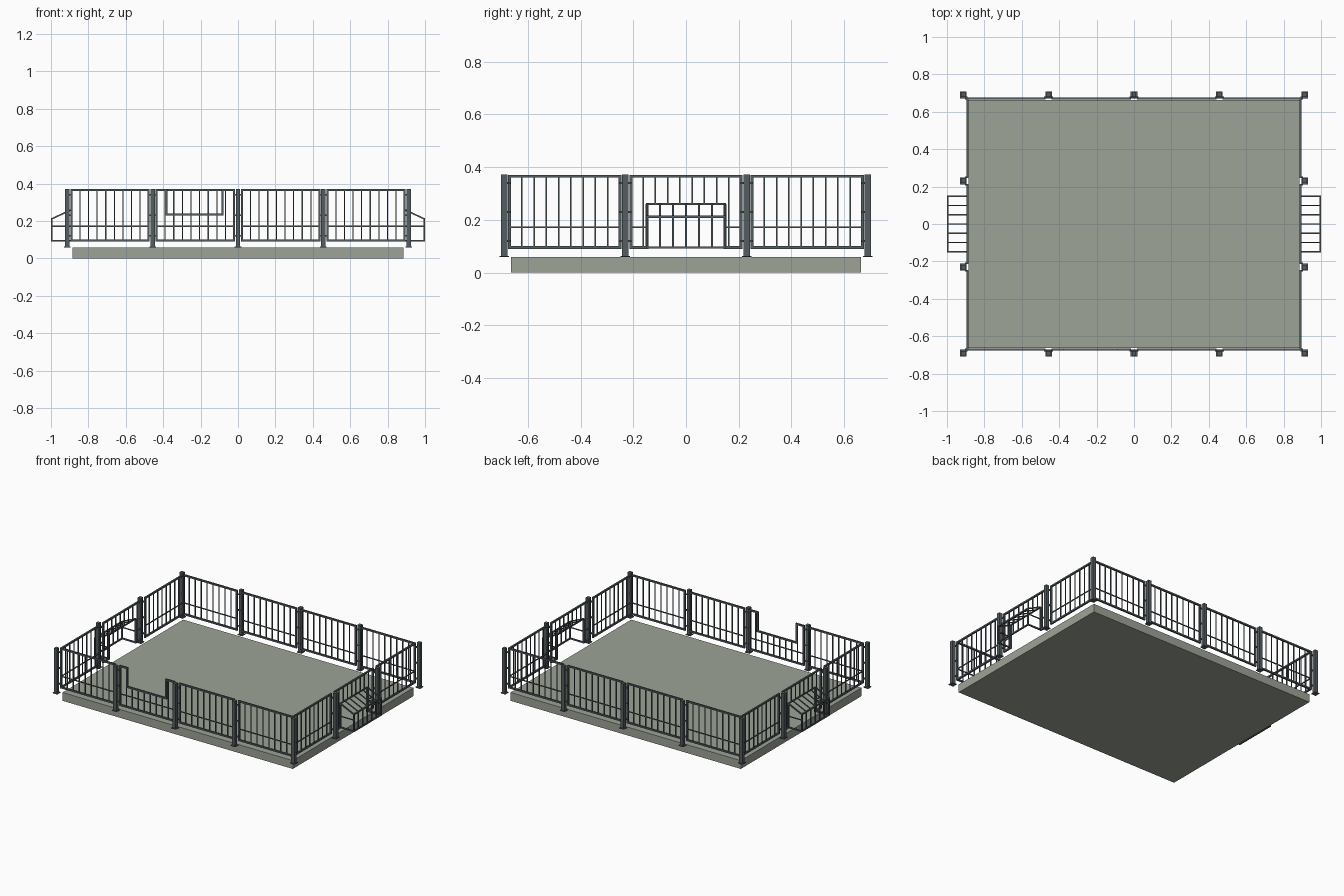
import bpy, bmesh
from math import pi
from mathutils import Matrix, Vector

if "Cube" in bpy.data.objects:
    bpy.data.objects.remove(bpy.data.objects["Cube"])

def material(name, col):
    m = bpy.data.materials.new(name)
    m.diffuse_color = (*col, 1)
    m.use_nodes = True
    m.node_tree.nodes["Principled BSDF"].inputs["Base Color"].default_value = m.diffuse_color
    return m

METAL = material("dark_metal", (0.09, 0.11, 0.12))
FLOOR = material("floor_green_grey", (0.34, 0.37, 0.31))

class Part:
    """Collects boxes in local space: u along the side, d outward, z up."""
    def __init__(self, angle=0.0):
        self.bm = bmesh.new()
        self.rot = Matrix.Rotation(angle, 4, 'Z')

    def box(self, u0, u1, d0, d1, z0, z1):
        m = Matrix.Translation(((u0 + u1) / 2, -(d0 + d1) / 2, (z0 + z1) / 2))
        s = Matrix.Diagonal((abs(u1 - u0), abs(d1 - d0), abs(z1 - z0), 1))
        bmesh.ops.create_cube(self.bm, size=1, matrix=self.rot @ m @ s)

    def bar(self, a, b, t):
        """Square bar of thickness t between two (u, d, z) points."""
        a, b = Vector((a[0], -a[1], a[2])), Vector((b[0], -b[1], b[2]))
        v = b - a
        q = v.to_track_quat('Z', 'Y').to_matrix().to_4x4()
        m = Matrix.Translation((a + b) / 2) @ q @ Matrix.Diagonal((t, t, v.length, 1))
        bmesh.ops.create_cube(self.bm, size=1, matrix=self.rot @ m)

    def finish(self, name, mat=METAL):
        me = bpy.data.meshes.new(name)
        self.bm.to_mesh(me)
        self.bm.free()
        me.materials.append(mat)
        ob = bpy.data.objects.new(name, me)
        bpy.context.collection.objects.link(ob)

Z0, Z1, MID = 0.095, 0.365, 0.172   # rail centre heights
T, B = 0.011, 0.006                 # frame and baluster thickness

def balusters(p, u0, u1, d, limits):
    for i in range(1, 9):
        u = u0 + (u1 - u0) * i / 9
        lo, hi = limits(u)
        p.bar((u, d, lo), (u, d, hi), B)

def stiles(p, u0, u1, d):
    for u in (u0, u1):
        p.bar((u, d, Z0 - T / 2), (u, d, Z1 + T / 2), T)

def plain_panel(p, u0, u1, d):
    stiles(p, u0, u1, d)
    for z, t in ((Z0, T), (Z1, T), (MID, B)):
        p.bar((u0, d, z), (u1, d, z), t)
    balusters(p, u0, u1, d, lambda u: (Z0, Z1))

def notched_panel(p, u0, u1, d):
    # fence panel with an open-topped dip
    n0, n1, zn = -0.382, -0.083, 0.235
    stiles(p, u0, u1, d)
    for z, t in ((Z0, T), (MID, B)):
        p.bar((u0, d, z), (u1, d, z), t)
    p.bar((u0, d, Z1), (n0 + T / 2, d, Z1), T)
    p.bar((n1 - T / 2, d, Z1), (u1, d, Z1), T)
    for n in (n0, n1):
        p.bar((n, d, zn), (n, d, Z1), T)
    p.bar((n0 - T / 2, d, zn), (n1 + T / 2, d, zn), T)
    balusters(p, u0, u1, d, lambda u: (Z0, zn if n0 < u < n1 else Z1))

def goal_panel(p, u0, u1, d):
    # fence panel around the goal mouth
    g, zc, zb, out = 0.148, 0.26, 0.212, 0.995
    stiles(p, u0, u1, d)
    p.bar((u0, d, Z1), (u1, d, Z1), T)
    p.bar((-g, d, zc), (g, d, zc), B + 0.002)
    for s, e in ((-1, u0), (1, u1)):
        p.bar((s * g, d, Z0 - T / 2), (s * g, d, zc), T)
        p.bar((e, d, Z0), (s * g, d, Z0), T)
        p.bar((e, d, MID), (s * g, d, MID), B)
    balusters(p, u0, u1, d, lambda u: (zc if abs(u) < g else Z0, Z1))
    # recessed goal cage behind the mouth
    for s in (-g, g):
        p.bar((s, d, Z0), (s, out, Z0), 0.009)
        p.bar((s, d, MID), (s, out, MID), B)
        p.bar((s, d, zc), (s, out, zb), 0.008)
        p.bar((s, out, Z0 - 0.005), (s, out, zb + 0.003), 0.009)
    for z in (Z0, zb):
        p.bar((-g, out, z), (g, out, z), 0.009)
    for i in range(1, 6):
        u = -g + 2 * g * i / 6
        p.bar((u, d, zc), (u, out, zb), B)
        p.bar((u, out, Z0), (u, out, zb), B)

# floor slab
p = Part()
p.box(-0.886, 0.886, -0.663, 0.663, 0, 0.058)
p.finish("floor_slab", FLOOR)

# fence sides: name, rotation, panel distance, post positions, corner end
sides = [("front", 0, 0.67, [-0.913, -0.4565, 0, 0.4565, 0.913], 0.891),
         ("right", pi / 2, 0.891, [-0.69, -0.23, 0.23, 0.69], 0.67),
         ("back", pi, 0.67, [-0.913, -0.4565, 0, 0.4565, 0.913], 0.891),
         ("left", -pi / 2, 0.891, [-0.69, -0.23, 0.23, 0.69], 0.67)]
for name, ang, d, posts, end in sides:
    for i in range(len(posts) - 1):
        u0 = max(posts[i] + 0.021, -end)
        u1 = min(posts[i + 1] - 0.021, end)
        p = Part(ang)
        if name == "front" and i == 1:
            notched_panel(p, u0, u1, d)
            label = "notched_panel"
        elif name in ("left", "right") and i == 1:
            goal_panel(p, u0, u1, d)
            label = "goal_panel"
        else:
            plain_panel(p, u0, u1, d)
            label = "panel"
        p.finish(f"{name}_{label}_{i + 1}")

    # brackets joining panels to posts
    p = Part(ang)
    for u in posts:
        for z in (0.12, 0.23, 0.34):
            a, b = max(u - 0.024, -end - 0.012), min(u + 0.024, end + 0.012)
            p.box(a, b, d + 0.004, d + 0.012, z - 0.004, z + 0.004)
    p.finish(f"{name}_brackets")

    # posts with base plates; corner posts belong to front and back
    for i, u in enumerate(posts):
        if name in ("left", "right") and i in (0, len(posts) - 1):
            continue
        dp = 0.69 if name in ("front", "back") else 0.913
        p = Part(ang)
        p.box(u - 0.012, u + 0.012, dp - 0.012, dp + 0.012, 0.058, 0.372)
        p.box(u - 0.018, u + 0.018, dp - 0.018, dp + 0.018, 0.058, 0.063)
        p.finish(f"{name}_post_{i + 1}")
